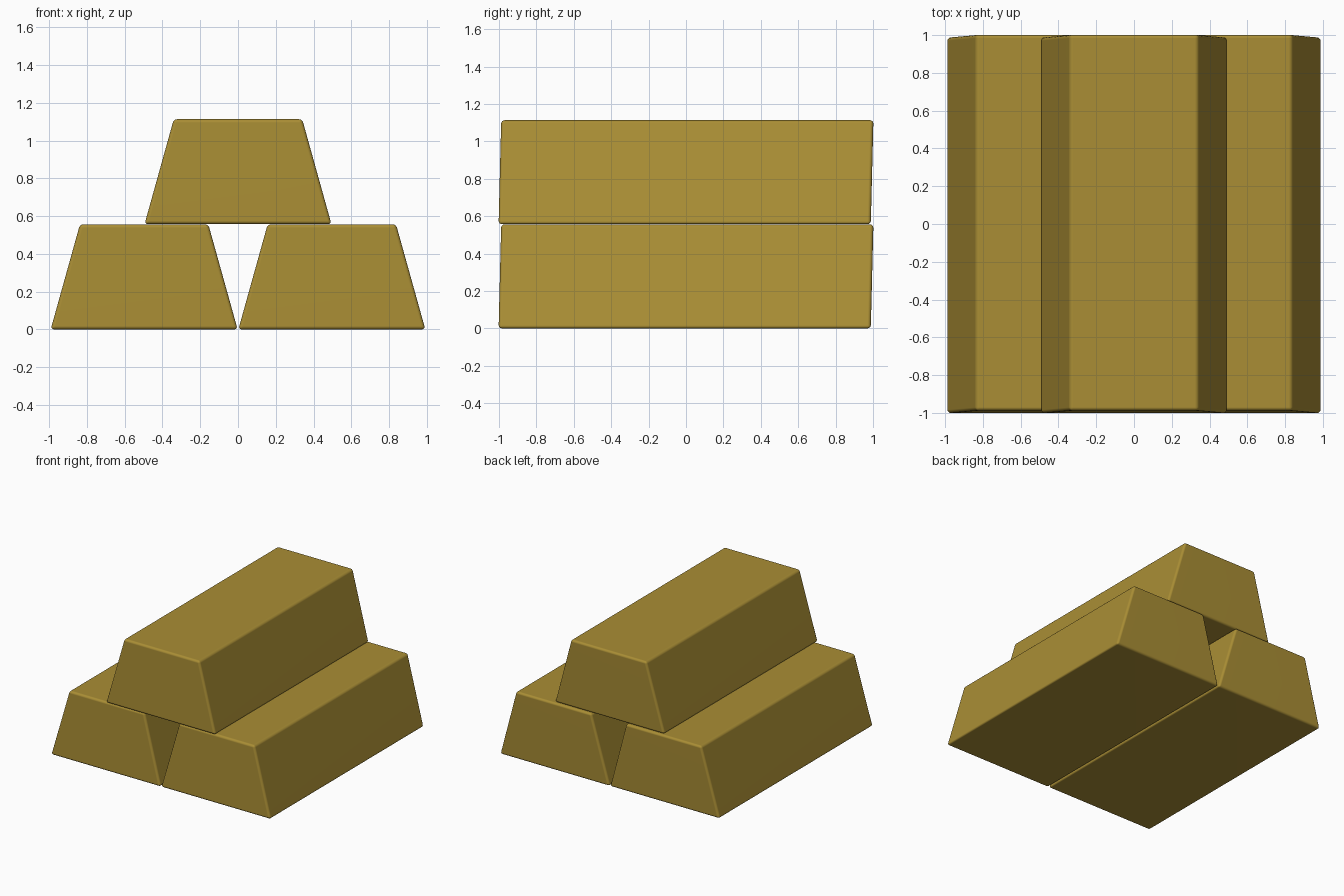
import bpy, bmesh

if "Cube" in bpy.data.objects:
    bpy.data.objects.remove(bpy.data.objects["Cube"])

# Bar dimensions (sharp corners, before rounding)
BOTTOM_W, TOP_W, HEIGHT, LENGTH, LEAN = 0.99, 0.68, 0.556, 1.99, 0.014

gold = bpy.data.materials.new("gold")
gold.diffuse_color = (0.40, 0.27, 0.035, 1)
gold.use_nodes = True
gold.node_tree.nodes["Principled BSDF"].inputs["Base Color"].default_value = gold.diffuse_color


def gold_bar(name, x, z):
    """Tapered ingot with ends leaning slightly back and softly rounded edges."""
    bm = bmesh.new()
    bmesh.ops.create_cube(bm, size=1)
    for v in bm.verts:
        top = v.co.z > 0
        v.co.x *= TOP_W if top else BOTTOM_W
        v.co.y = v.co.y * LENGTH + (LEAN if top else -LEAN) / 2
        v.co.z = HEIGHT if top else 0
    bmesh.ops.bevel(bm, geom=bm.edges[:], offset=0.018, offset_type='OFFSET',
                    segments=4, profile=0.5, affect='EDGES')
    for f in bm.faces:
        f.smooth = True
    mesh = bpy.data.meshes.new(name)
    bm.to_mesh(mesh)
    bm.free()
    mesh.materials.append(gold)
    bar = bpy.data.objects.new(name, mesh)
    bar.location = (x, 0, z)
    bpy.context.collection.objects.link(bar)
    # Keep the large faces flat while the rounded edges stay smooth
    bar.modifiers.new("weighted normals", 'WEIGHTED_NORMAL')


# Two bars side by side, one stacked across the gap
gold_bar("left_bar", -0.497, 0)
gold_bar("right_bar", 0.497, 0)
gold_bar("top_bar", 0, HEIGHT + 0.001)
